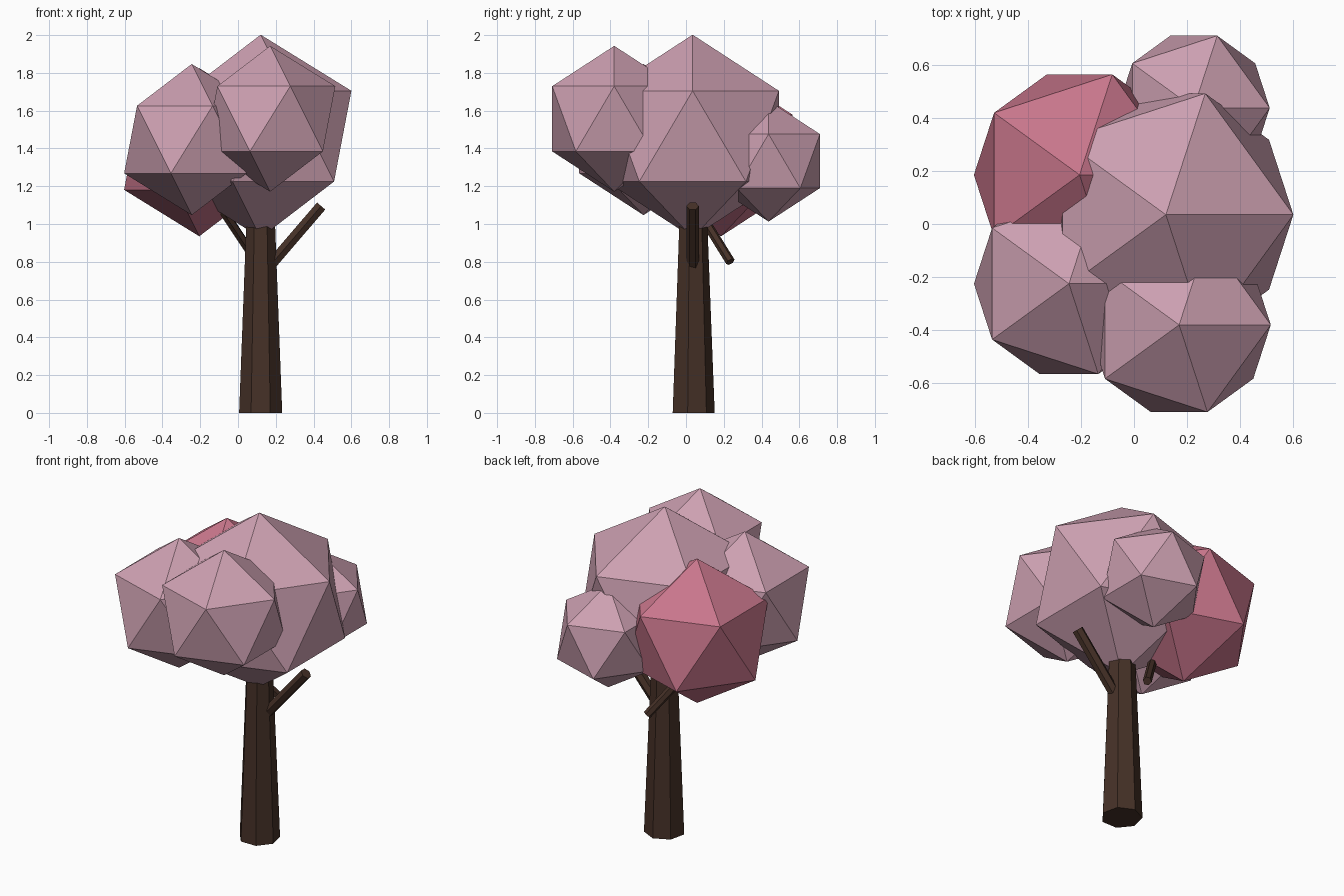
import bpy, bmesh, math
from mathutils import Vector

if "Cube" in bpy.data.objects:
    bpy.data.objects.remove(bpy.data.objects["Cube"])


def material(name, rgb):
    m = bpy.data.materials.new(name)
    m.diffuse_color = (*rgb, 1)
    m.use_nodes = True
    m.node_tree.nodes["Principled BSDF"].inputs["Base Color"].default_value = m.diffuse_color
    return m


bark = material("dark_bark", (0.060, 0.030, 0.020))
blossom = material("pale_blossom", (0.61, 0.352, 0.44))
rose = material("rose_blossom", (0.58, 0.18, 0.26))


def tapered_limb(name, start, end, r1, r2, sides):
    """Closed low-poly prism from start to end, one corner towards +y."""
    start, end = Vector(start), Vector(end)
    turn = Vector((0, 0, 1)).rotation_difference(end - start)
    bm = bmesh.new()
    rings = []
    for centre, r in ((start, r1), (end, r2)):
        ring = []
        for i in range(sides):
            a = 2 * math.pi * i / sides
            ring.append(bm.verts.new(centre + turn @ Vector((r * math.sin(a), r * math.cos(a), 0))))
        rings.append(ring)
    low, high = rings
    for i in range(sides):
        j = (i + 1) % sides
        bm.faces.new((low[i], low[j], high[j], high[i]))
    bm.faces.new(low)
    bm.faces.new(high)
    bmesh.ops.recalc_face_normals(bm, faces=bm.faces)
    mesh = bpy.data.meshes.new(name)
    bm.to_mesh(mesh)
    bm.free()
    mesh.materials.append(bark)
    bpy.context.collection.objects.link(bpy.data.objects.new(name, mesh))


def foliage(name, centre, radius, mat):
    bpy.ops.mesh.primitive_ico_sphere_add(subdivisions=1, radius=radius, location=centre)
    ob = bpy.context.object
    ob.name = name
    ob.data.materials.append(mat)


# Trunk and branches
tapered_limb("trunk", (0.12, 0.035, 0), (0.12, 0.035, 1.08), 0.117, 0.075, 7)
tapered_limb("right_branch", (0.15, 0.035, 0.757), (0.44, 0.035, 1.095), 0.033, 0.033, 6)
tapered_limb("back_branch", (0.10, 0.235, 0.80), (-0.12, 0.03, 1.13), 0.025, 0.025, 6)

# Foliage clumps
foliage("main_foliage", (0.12, 0.035, 1.465), 0.537, blossom)
foliage("front_foliage", (0.17, -0.38, 1.557), 0.386, blossom)
foliage("left_foliage", (-0.245, -0.225, 1.447), 0.40, blossom)
foliage("back_foliage", (0.225, 0.437, 1.333), 0.32, blossom)
foliage("rose_foliage", (-0.205, 0.185, 1.38), 0.445, rose)
